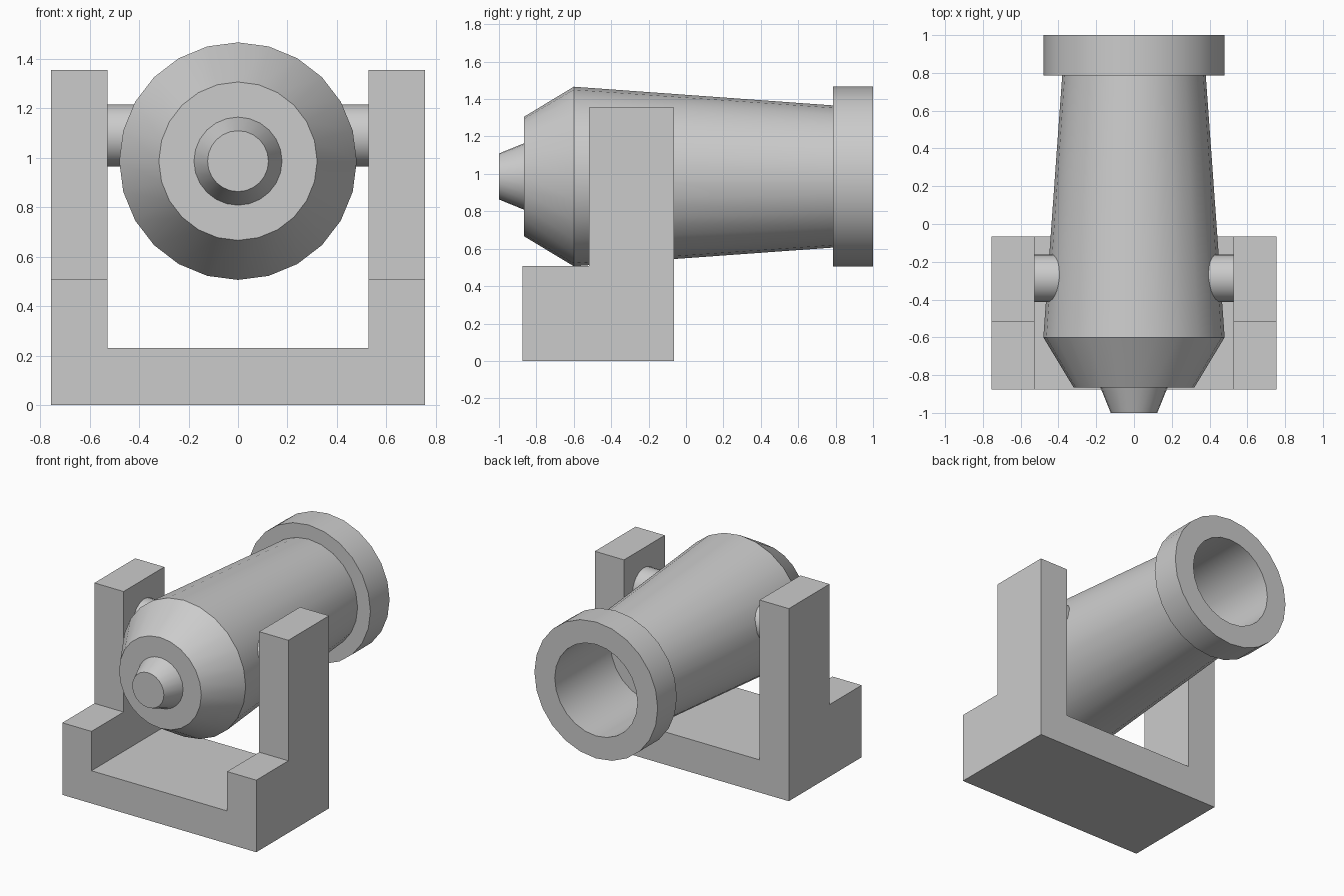
import bpy, bmesh
from math import sin, cos, tau, radians

if "Cube" in bpy.data.objects:
    bpy.data.objects.remove(bpy.data.objects["Cube"])

SIDES = 24
AXIS_Z = 0.986


def finish(name, bm, smooth=True):
    bmesh.ops.recalc_face_normals(bm, faces=bm.faces)
    mesh = bpy.data.meshes.new(name)
    bm.to_mesh(mesh)
    bm.free()
    ob = bpy.data.objects.new(name, mesh)
    bpy.context.collection.objects.link(ob)
    if smooth:
        bpy.ops.object.select_all(action='DESELECT')
        ob.select_set(True)
        bpy.context.view_layer.objects.active = ob
        bpy.ops.object.shade_smooth_by_angle(angle=radians(30))
    return ob


def lathe(name, profile, axis, center):
    """Rings of (position, radius) around the x or y axis, capped at both ends."""
    bm = bmesh.new()
    rings = []
    for p, r in profile:
        ring = []
        for i in range(SIDES):
            a = tau * i / SIDES
            u, w = r * sin(a), r * cos(a)
            off = (u, p, w) if axis == 'y' else (p, u, w)
            ring.append(bm.verts.new([c + o for c, o in zip(center, off)]))
        rings.append(ring)
    for a, b in zip(rings, rings[1:]):
        for i in range(SIDES):
            j = (i + 1) % SIDES
            bm.faces.new((a[i], a[j], b[j], b[i]))
    bm.faces.new(rings[0])
    bm.faces.new(rings[-1])
    return finish(name, bm)


def extrude_side(name, outline, x0, x1):
    """Extrude a (y, z) outline along x."""
    bm = bmesh.new()
    face = bm.faces.new([bm.verts.new((x0, y, z)) for y, z in outline])
    moved = bmesh.ops.extrude_face_region(bm, geom=[face])['geom']
    bmesh.ops.translate(bm, vec=(x1 - x0, 0, 0),
                        verts=[v for v in moved if isinstance(v, bmesh.types.BMVert)])
    return finish(name, bm, smooth=False)


# Barrel: knob, breech, tapered tube, muzzle ring and blind bore
lathe("barrel", [(-1, 0.123), (-0.865, 0.178), (-0.865, 0.32), (-0.6, 0.48),
                 (0.787, 0.38), (0.787, 0.48), (1, 0.48), (1, 0.322), (0.38, 0.322)],
      'y', (0, 0, AXIS_Z))

# Pivot pins joining the barrel to the cheeks
for side, s in (("left", -1), ("right", 1)):
    lathe(side + "_pivot_pin", [(s * 0.36, 0.126), (s * 0.54, 0.126)],
          'x', (0, -0.287, 1.09))

# Carriage: stepped block with a channel cut through it
carriage = extrude_side("carriage", [(-0.875, 0), (-0.065, 0), (-0.065, 1.355),
                                     (-0.518, 1.355), (-0.518, 0.507), (-0.875, 0.507)],
                        -0.755, 0.755)
cutter = extrude_side("channel_cutter", [(-1.2, 0.23), (0.3, 0.23), (0.3, 1.7), (-1.2, 1.7)],
                      -0.528, 0.528)
cutter.hide_render = True
cutter.hide_set(True)
cut = carriage.modifiers.new("channel", 'BOOLEAN')
cut.operation = 'DIFFERENCE'
cut.solver = 'EXACT'
cut.object = cutter
